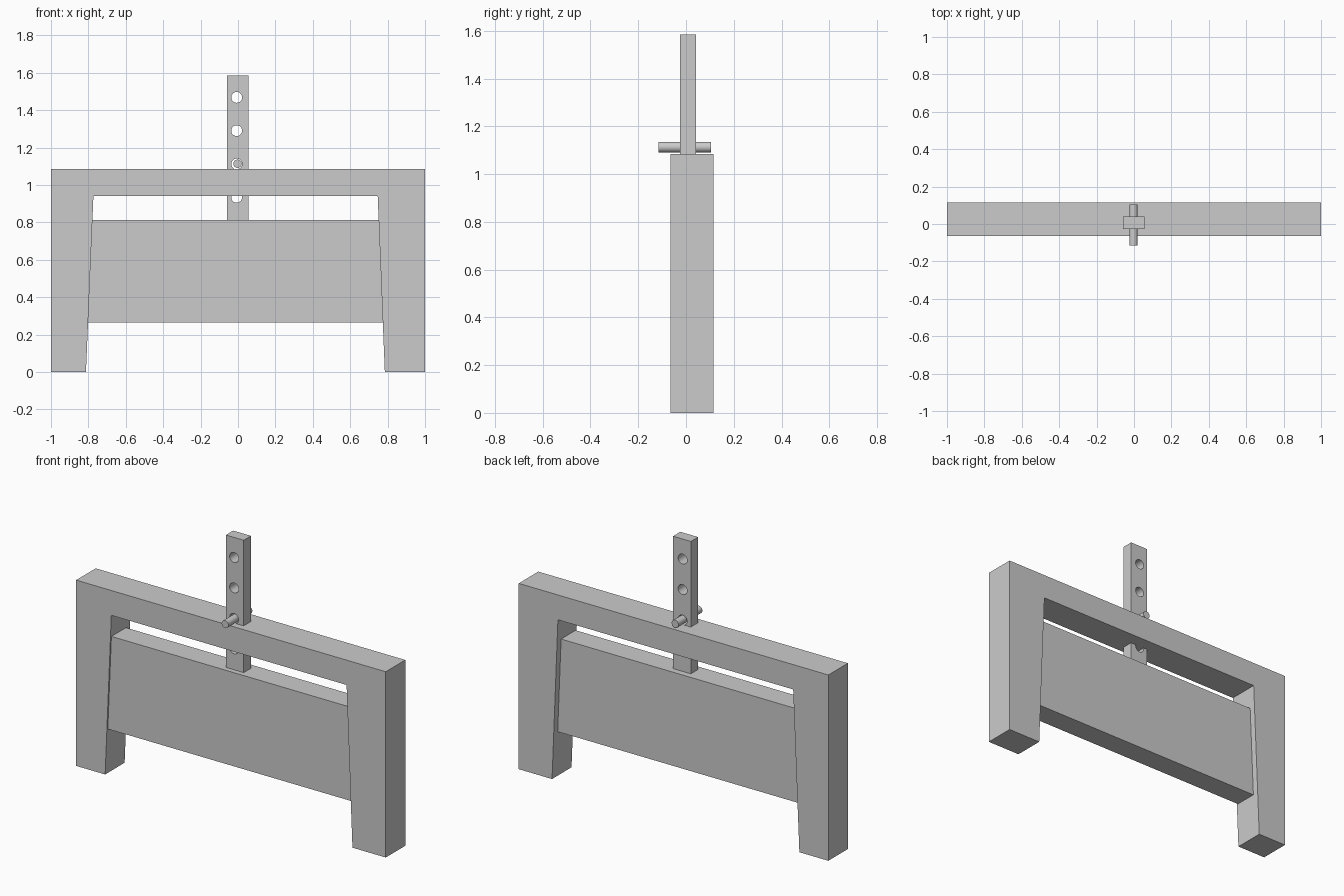
import bpy, bmesh, math

if "Cube" in bpy.data.objects:
    bpy.data.objects.remove(bpy.data.objects["Cube"])


def extrude_profile(name, pts, y0, y1):
    """Solid made from an (x, z) outline swept from y0 to y1."""
    bm = bmesh.new()
    face = bm.faces.new([bm.verts.new((x, y0, z)) for x, z in pts])
    ext = bmesh.ops.extrude_face_region(bm, geom=[face])
    verts = [g for g in ext["geom"] if isinstance(g, bmesh.types.BMVert)]
    bmesh.ops.translate(bm, verts=verts, vec=(0, y1 - y0, 0))
    bmesh.ops.recalc_face_normals(bm, faces=bm.faces)
    mesh = bpy.data.meshes.new(name)
    bm.to_mesh(mesh)
    bm.free()
    obj = bpy.data.objects.new(name, mesh)
    bpy.context.collection.objects.link(obj)
    return obj


def rod(name, x, z, radius, y0, y1):
    """Round bar along y."""
    bpy.ops.mesh.primitive_cylinder_add(
        vertices=32, radius=radius, depth=y1 - y0,
        location=(x, (y0 + y1) / 2, z), rotation=(math.pi / 2, 0, 0))
    obj = bpy.context.object
    obj.name = name
    return obj


# Slightly tapered inner edges of the legs
def left(z):
    return -0.813 + 0.04 * z / 0.94


def right(z):
    return 0.785 - 0.038 * z / 0.94


TOP, BEAM = 1.085, 0.94

# Frame: two legs joined by a top beam
extrude_profile("frame", [
    (-1, 0), (left(0), 0), (left(BEAM), BEAM), (right(BEAM), BEAM),
    (right(0), 0), (1, 0), (1, TOP), (-1, TOP)], -0.065, 0.115)

# Sliding gate panel between the legs, a little thinner than the frame
G0, G1 = 0.265, 0.812
extrude_profile("gate_panel", [
    (left(G0), G0), (right(G0), G0), (right(G1), G1), (left(G1), G1)],
    -0.056, 0.078)

# Lifting post with a row of peg holes
post = extrude_profile("lifting_post", [
    (-0.06, G1), (0.055, G1), (0.055, 1.585), (-0.06, 1.585)], -0.026, 0.041)
for i in range(4):
    cutter = rod(f"hole_cutter_{i}", -0.007, 1.468 - 0.178 * i, 0.029, -0.2, 0.2)
    cutter.hide_render = True
    cutter.hide_set(True)
    mod = post.modifiers.new("hole", "BOOLEAN")
    mod.operation = "DIFFERENCE"
    mod.solver = "EXACT"
    mod.object = cutter

bpy.context.view_layer.objects.active = post
post.select_set(True)
for mod in list(post.modifiers):
    bpy.ops.object.modifier_apply(modifier=mod.name)
for obj in [o for o in bpy.data.objects if o.name.startswith("hole_cutter")]:
    bpy.data.objects.remove(obj)

# Locking pin resting on the beam through the third hole
pin = rod("locking_pin", -0.003, 1.113, 0.022, -0.115, 0.105)

# Smooth round surfaces, sharp corners
for obj in (post, pin):
    bpy.ops.object.select_all(action="DESELECT")
    obj.select_set(True)
    bpy.context.view_layer.objects.active = obj
    bpy.ops.object.shade_smooth_by_angle()
